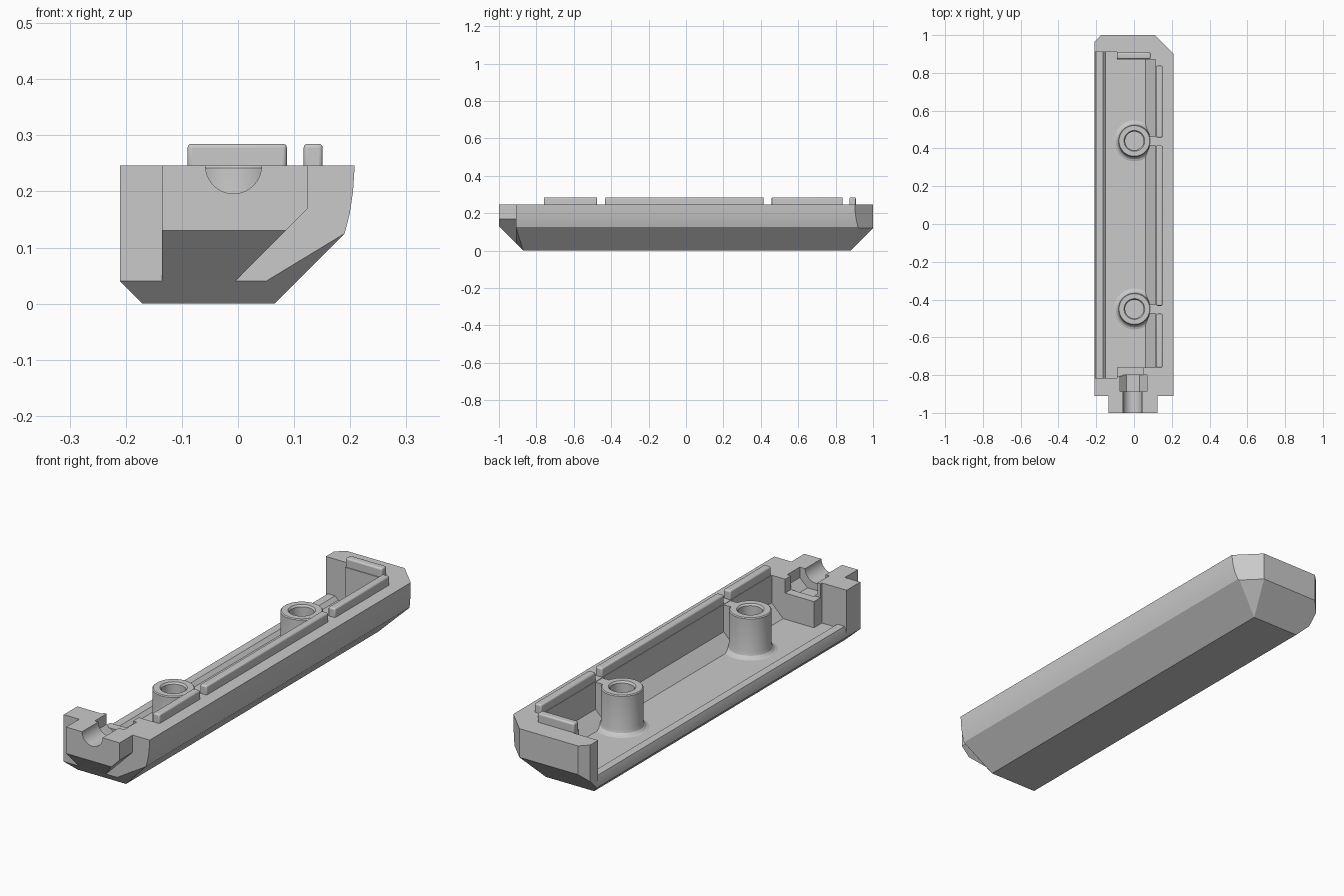
import bpy, bmesh, math
from mathutils import Vector

if "Cube" in bpy.data.objects:
    bpy.data.objects.remove(bpy.data.objects["Cube"], do_unlink=True)

grey = bpy.data.materials.new("light_grey")
grey.use_nodes = True
COLOUR = (0.59, 0.59, 0.59, 1)
grey.diffuse_color = COLOUR
grey.node_tree.nodes["Principled BSDF"].inputs["Base Color"].default_value = COLOUR


def finish(name, bm):
    bmesh.ops.recalc_face_normals(bm, faces=bm.faces)
    mesh = bpy.data.meshes.new(name)
    bm.to_mesh(mesh)
    bm.free()
    ob = bpy.data.objects.new(name, mesh)
    bpy.context.collection.objects.link(ob)
    mesh.materials.append(grey)
    return ob


def prism(name, profile, y0, y1, cuts=()):
    """Extrude an xz profile along y, then trim it with (point, normal) planes."""
    bm = bmesh.new()
    face = bm.faces.new([bm.verts.new((x, y0, z)) for x, z in profile])
    out = bmesh.ops.extrude_face_region(bm, geom=[face])
    moved = [v for v in out["geom"] if isinstance(v, bmesh.types.BMVert)]
    bmesh.ops.translate(bm, verts=moved, vec=(0, y1 - y0, 0))
    for co, no in cuts:
        bmesh.ops.bisect_plane(bm, geom=bm.verts[:] + bm.edges[:] + bm.faces[:],
                               plane_co=co, plane_no=Vector(no).normalized(),
                               clear_outer=True, dist=1e-5)
        rim = [e for e in bm.edges if e.is_boundary]
        if rim:
            bmesh.ops.holes_fill(bm, edges=rim, sides=0)
    return finish(name, bm)


def box(name, x0, x1, y0, y1, z0, z1):
    return prism(name, [(x0, z0), (x1, z0), (x1, z1), (x0, z1)], y0, y1)


def combine(target, other, operation):
    mod = target.modifiers.new("combine", "BOOLEAN")
    mod.object, mod.operation, mod.solver = other, operation, "EXACT"
    bpy.context.view_layer.objects.active = target
    bpy.ops.object.modifier_apply(modifier=mod.name)
    bpy.data.objects.remove(other, do_unlink=True)


def smooth(ob):
    bpy.ops.object.select_all(action="DESELECT")
    ob.select_set(True)
    bpy.context.view_layer.objects.active = ob
    bpy.ops.object.shade_smooth_by_angle(angle=math.radians(25))


TOP = 0.246
FLOOR = 0.07
front_slope = ((0, -0.87, 0), (0, -1, -1))

# Outer hull with sloped ends and cut corners
hull = prism("shell", [(-0.21, TOP), (-0.21, 0.04), (-0.17, 0), (0.065, 0), (0.19, 0.125),
                       (0.199, 0.16), (0.205, 0.2), (0.208, TOP)], -0.91, 1, [
    front_slope,
    ((0.065, -0.87, 0), (0.607, -1.23, -1)),
    ((0, 0.88, 0), (0, 1, -1)),
    ((0.11, 1, 0), (1, 1, 0)),
    ((0.065, 0.88, 0), (1, 1, -1.375)),
    ((-0.175, 1, 0), (-1, 1, 0)),
])

# Front tongue
tongue = prism("tongue", [(-0.135, 0.01), (-0.035, 0.01), (0.125, 0.17), (0.125, TOP),
                          (-0.135, TOP)], -1, -0.86, [front_slope])
combine(hull, tongue, "UNION")

# Hollow interior, open along the right side above a low raised lip
tray = [(-0.3, 0.05), (-0.212, 0.05), (-0.2, 0.085), (-0.165, 0.085), (-0.15, FLOOR),
        (0.06, FLOOR), (0.115, 0.125), (0.115, 0.3), (-0.3, 0.3)]
combine(hull, prism("cavity", tray, -0.76, 0.87), "DIFFERENCE")
side = tray[:5] + [(-0.09, FLOOR), (-0.09, 0.3), (-0.3, 0.3)]
combine(hull, prism("side_cavity", side, -0.815, 0.91), "DIFFERENCE")

# Cable channel, nut pocket and inner slot in the front wall
arc = [(-0.008 + 0.05 * math.cos(a), TOP - 0.05 * math.sin(a))
       for a in (math.pi * i / 20 for i in range(21))]
combine(hull, prism("channel", arc + [(-0.058, 0.3), (0.042, 0.3)], -1.1, -0.74), "DIFFERENCE")
pocket = [(-0.075, 0.3), (-0.075, 0.2), (-0.04, 0.165), (0.03, 0.165), (0.068, 0.2), (0.068, 0.3)]
combine(hull, prism("pocket", pocket, -0.887, -0.8), "DIFFERENCE")
combine(hull, box("slot", -0.1, 0.05, -0.805, -0.75, 0.185, 0.3), "DIFFERENCE")
smooth(hull)

# Screw bosses with flared feet, each tied to the wall by a web
foot = [(0.09, 0.04), (0.108, FLOOR), (0.097, 0.074), (0.089, 0.082), (0.085, 0.096)]
bore = [(0.085, TOP - 0.004), (0.081, TOP), (0.055, TOP), (0.049, TOP - 0.008),
        (0.049, 0.08), (0, 0.08)]
for label, y in (("rear", 0.44), ("front", -0.45)):
    bm = bmesh.new()
    pts = [bm.verts.new((r, 0, z)) for r, z in [(0, 0.04)] + foot + bore]
    edges = [bm.edges.new(pair) for pair in zip(pts, pts[1:])]
    bmesh.ops.spin(bm, geom=pts + edges, cent=(0, 0, 0), axis=(0, 0, 1),
                   angle=math.tau, steps=48)
    bmesh.ops.remove_doubles(bm, verts=bm.verts, dist=1e-5)
    bmesh.ops.translate(bm, verts=bm.verts, vec=(0.002, y, 0))
    smooth(finish(label + "_boss", bm))
    box(label + "_web", 0.075, 0.12, y - 0.024, y + 0.024, 0.08, TOP - 0.002)

# Raised locating rails along the left wall and the rear wall
for name, x0, x1, y0, y1 in (("front_rail", 0.117, 0.151, -0.76, -0.475),
                             ("middle_rail", 0.117, 0.151, -0.433, 0.415),
                             ("rear_rail", 0.117, 0.151, 0.458, 0.838),
                             ("end_rail", -0.09, 0.087, 0.874, 0.908)):
    rail = box(name, x0, x1, y0, y1, TOP - 0.01, 0.285)
    bevel = rail.modifiers.new("soft_edges", "BEVEL")
    bevel.width, bevel.segments = 0.007, 3
    smooth(rail)
